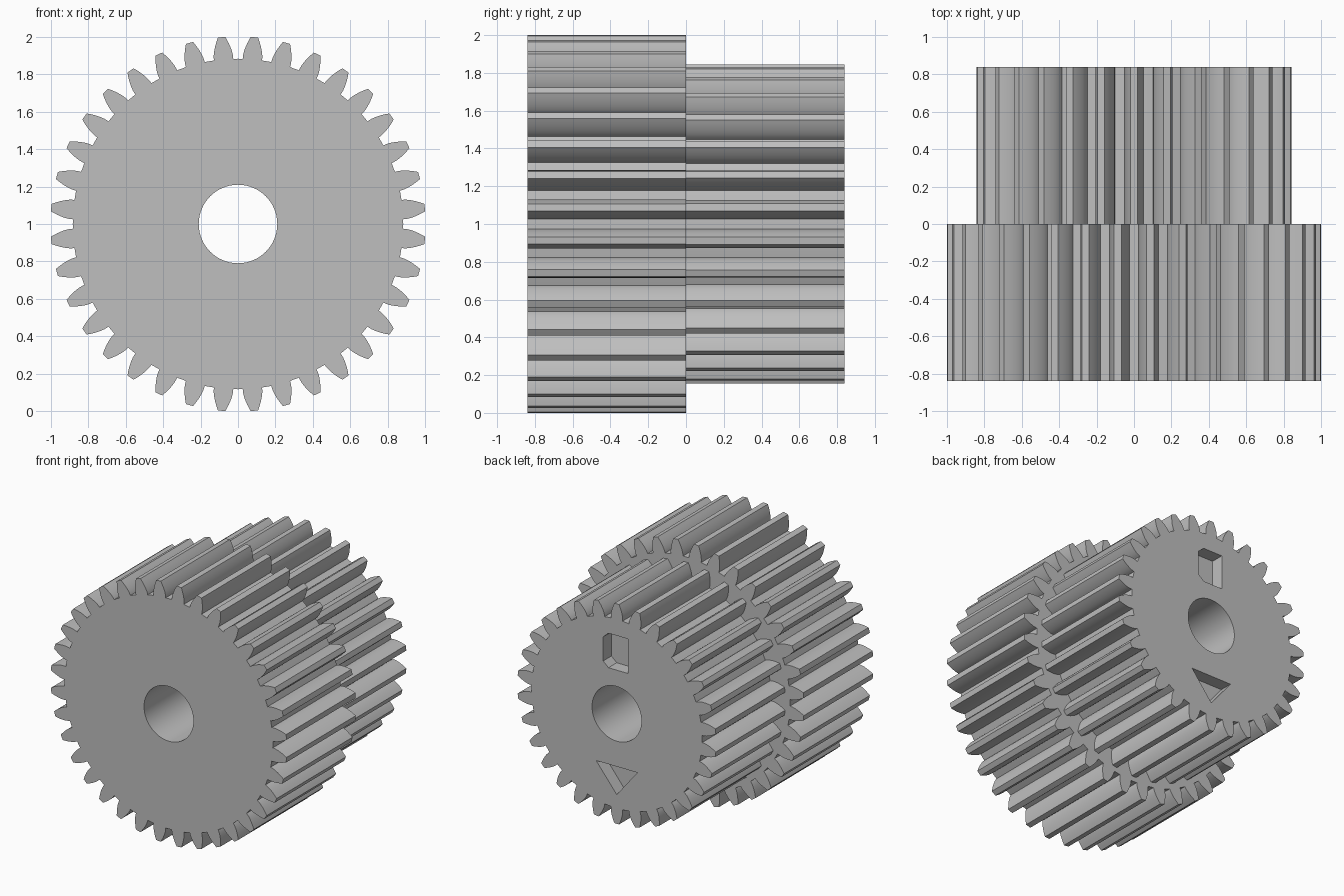
import bpy
import bmesh
from math import sin, cos, tan, acos, pi, radians

cube = bpy.data.objects.get("Cube")
if cube:
    bpy.data.objects.remove(cube, do_unlink=True)

MODULE = 0.05275      # pitch diameter per tooth
LENGTH = 0.84         # face width of each gear
CENTRE_Z = 1.0
BORE_RADIUS = 0.21
POCKET_DEPTH = 0.1

grey = bpy.data.materials.new("plain grey")
grey.use_nodes = True
grey.diffuse_color = (0.52, 0.52, 0.52, 1)
grey.node_tree.nodes["Principled BSDF"].inputs["Base Color"].default_value = grey.diffuse_color


def polar(radius, angle):
    return radius * cos(angle), radius * sin(angle)


def gear_outline(teeth, first_angle, steps=7):
    """Involute spur gear outline, with a 20 degree pressure angle."""
    pitch = MODULE * teeth / 2
    tip, root = pitch + MODULE, pitch - 1.25 * MODULE
    pressure = radians(20)
    base = pitch * cos(pressure)

    def half_width(radius):
        a = acos(min(1, base / radius))
        return pi / (2 * teeth) + tan(pressure) - pressure - (tan(a) - a)

    # One flank from root to tip, as (radius, half angle)
    flank = [(root, half_width(base))]
    for i in range(steps):
        r = base + (tip - base) * i / (steps - 1)
        flank.append((r, half_width(r)))

    points = []
    for t in range(teeth):
        mid = first_angle + 2 * pi * t / teeth
        points += [polar(r, mid - h) for r, h in flank]
        points.append(polar(tip, mid))
        points += [polar(r, mid + h) for r, h in reversed(flank)]
        points.append(polar(root, mid + pi / teeth))
    return points


def prism(name, outline, y0, y1):
    """Extrude an x-z outline along y."""
    bm = bmesh.new()
    front = [bm.verts.new((x, y0, z + CENTRE_Z)) for x, z in outline]
    face = bm.faces.new(front)
    moved = bmesh.ops.extrude_face_region(bm, geom=[face], use_keep_orig=True)
    verts = [v for v in moved["geom"] if isinstance(v, bmesh.types.BMVert)]
    bmesh.ops.translate(bm, verts=verts, vec=(0, y1 - y0, 0))
    bmesh.ops.recalc_face_normals(bm, faces=bm.faces)
    mesh = bpy.data.meshes.new(name)
    bm.to_mesh(mesh)
    bm.free()
    mesh.materials.append(grey)
    obj = bpy.data.objects.new(name, mesh)
    bpy.context.collection.objects.link(obj)
    return obj


def select_only(obj):
    bpy.ops.object.select_all(action="DESELECT")
    obj.select_set(True)
    bpy.context.view_layer.objects.active = obj


def cut(obj, outline, y0, y1):
    cutter = prism("cutter", outline, y0, y1)
    cutter.hide_render = True
    mod = obj.modifiers.new("cut", "BOOLEAN")
    mod.operation = "DIFFERENCE"
    mod.solver = "EXACT"
    mod.object = cutter
    select_only(obj)
    bpy.ops.object.modifier_apply(modifier=mod.name)
    bpy.data.objects.remove(cutter, do_unlink=True)


# Large gear in front with a gap at the top, small gear behind with a tooth at the top
front_gear = prism("front_gear", gear_outline(36, radians(5)), -LENGTH, 0)
rear_gear = prism("rear_gear", gear_outline(30, pi / 2), 0, LENGTH)

# Shaft bore through both gears
bore = [polar(BORE_RADIUS, 2 * pi * i / 64) for i in range(64)]
for gear in (front_gear, rear_gear):
    cut(gear, bore, -LENGTH - 0.1, LENGTH + 0.1)

# Recesses in the rear face: a triangle and a pocket with two clipped corners
triangle = [(-0.175, -0.405), (0.175, -0.405), (0, -0.62)]
pocket = [(-0.095, 0.335), (0.07, 0.335), (0.115, 0.375),
          (0.115, 0.56), (0.07, 0.6), (-0.095, 0.6)]
for outline in (triangle, pocket):
    cut(rear_gear, outline, LENGTH - POCKET_DEPTH, LENGTH + 0.1)

for gear in (front_gear, rear_gear):
    select_only(gear)
    bpy.ops.object.shade_smooth_by_angle(angle=radians(25))
